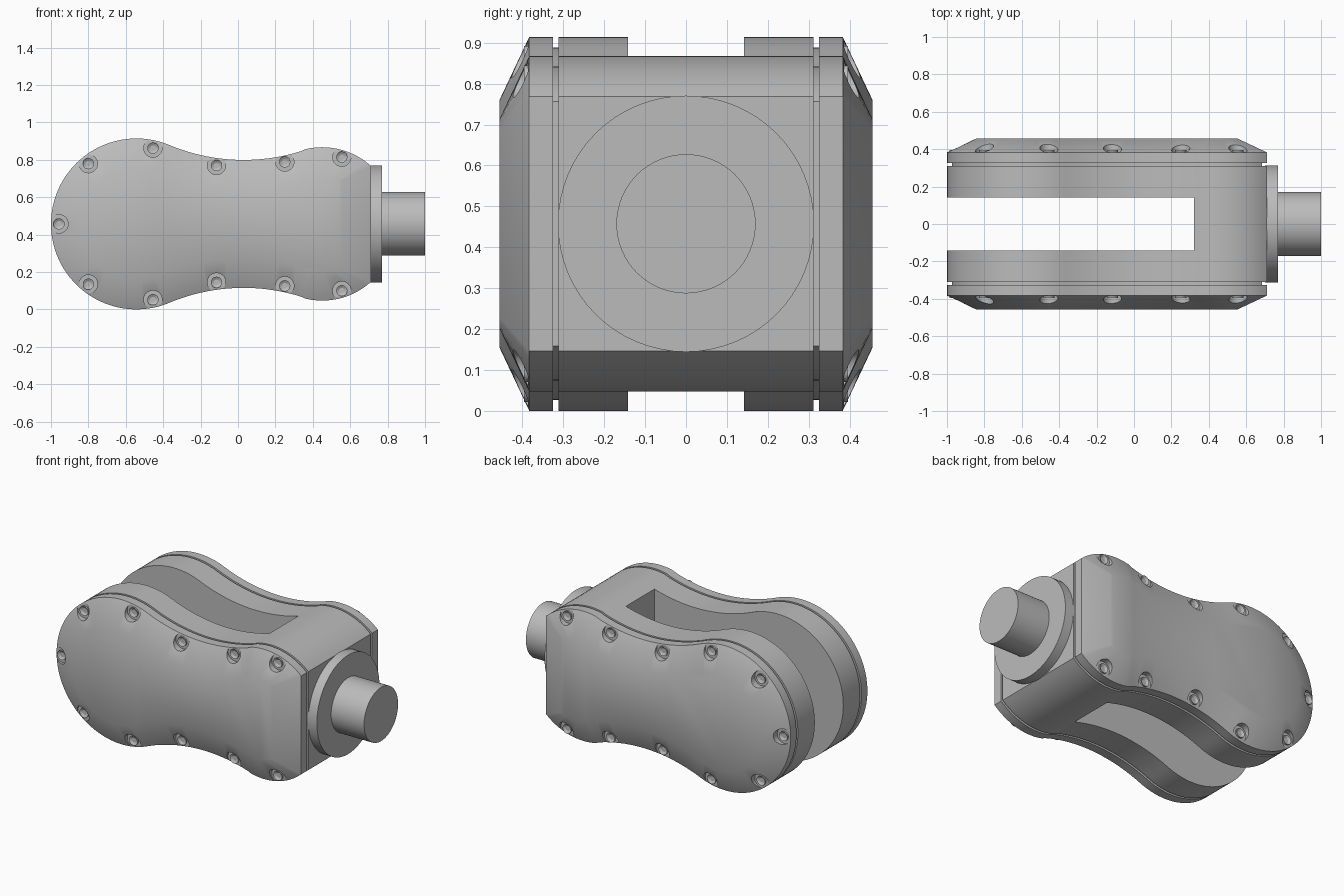
import bpy, bmesh
from math import sin, cos, acos, atan2, radians, pi
from mathutils import Matrix, Vector

if "Cube" in bpy.data.objects:
    bpy.data.objects.remove(bpy.data.objects["Cube"], do_unlink=True)

MID = 0.4575          # height of the centre line
END = 0.71            # flat end of the housing
BIG, SMALL, WAIST = (-0.543, 0), (0.45, 0.02), (0.03, 1.372)
R_BIG, R_SMALL, R_WAIST = 0.457, 0.39, 1.03

metal = bpy.data.materials.new("grey metal")
metal.use_nodes = True
GREY = (0.5, 0.5, 0.5, 1)
metal.diffuse_color = GREY
metal.node_tree.nodes["Principled BSDF"].inputs["Base Color"].default_value = GREY


def arc(centre, r, a0, a1, n):
    return [(centre[0] + r * cos(a0 + (a1 - a0) * i / n),
             centre[1] + r * sin(a0 + (a1 - a0) * i / n)) for i in range(n + 1)]


def outline(d):
    """Peanut outline, shrunk by d, as (x, z) points round the centre line."""
    t1 = atan2(WAIST[1] - BIG[1], WAIST[0] - BIG[0])
    t2 = atan2(WAIST[1] - SMALL[1], WAIST[0] - SMALL[0])
    stop = acos((END - d - SMALL[0]) / (R_SMALL - d))
    top = arc(BIG, R_BIG - d, pi, t1, 32)
    top += arc(WAIST, R_WAIST + d, t1 + pi, t2 + pi, 20)[1:]
    top += arc(SMALL, R_SMALL - d, t2, stop, 14)[1:]
    return top + [(x, -z) for x, z in reversed(top[1:])]


def finish(bm, name):
    bmesh.ops.recalc_face_normals(bm, faces=bm.faces)
    mesh = bpy.data.meshes.new(name)
    bm.to_mesh(mesh)
    bm.free()
    mesh.materials.append(metal)
    ob = bpy.data.objects.new(name, mesh)
    bpy.context.collection.objects.link(ob)
    return ob


def smooth(ob):
    bpy.ops.object.select_all(action="DESELECT")
    ob.select_set(True)
    bpy.context.view_layer.objects.active = ob
    bpy.ops.object.shade_smooth_by_angle(angle=radians(30))


def slab(name, layers):
    """Loft the outline through (shrink, y) layers and cap both ends."""
    bm = bmesh.new()
    rings = [[bm.verts.new((x, y, MID + z)) for x, z in outline(d)] for d, y in layers]
    for a, b in zip(rings, rings[1:]):
        for i in range(len(a)):
            bm.faces.new((a[i - 1], a[i], b[i], b[i - 1]))
    bm.faces.new(rings[0])
    bm.faces.new(rings[-1])
    return finish(bm, name)


def cylinder(bm, centre, axis, r, depth, segments=32):
    turn = Vector((0, 0, 1)).rotation_difference(Vector(axis)).to_matrix().to_4x4()
    return bmesh.ops.create_cone(bm, cap_ends=True, segments=segments, radius1=r, radius2=r,
                                 depth=depth, matrix=Matrix.Translation(centre) @ turn)["verts"]


def cut(ob, cutter):
    """Subtract the cutter, bake the result and remove the cutter."""
    cutter.hide_render = True
    mod = ob.modifiers.new("cut", "BOOLEAN")
    mod.operation, mod.solver, mod.object = "DIFFERENCE", "EXACT", cutter
    bpy.context.view_layer.update()
    baked = bpy.data.meshes.new_from_object(ob.evaluated_get(bpy.context.evaluated_depsgraph_get()))
    ob.modifiers.clear()
    ob.data = baked
    bpy.data.objects.remove(cutter, do_unlink=True)


# Fork body: solid at the shaft end, open slot between the cheeks
body = slab("fork_body", [(0, -0.311), (0, 0.311)])
bm = bmesh.new()
bmesh.ops.create_cube(bm, size=1, matrix=Matrix.Translation((-0.59, 0, MID))
                      @ Matrix.Diagonal((1.82, 0.284, 2, 1)))
cut(body, finish(bm, "slot_cutter"))
smooth(body)

# Screw positions along the upper edge, mirrored below
upper = [(-0.80, 0.322), (-0.455, 0.405), (-0.115, 0.312), (0.25, 0.331), (0.555, 0.357)]
screws = [(-0.957, 0)] + upper + [(x, -z) for x, z in upper]

for side, label in ((-1, "front"), (1, "back")):
    # Recessed seam between cheek and cover
    smooth(slab(label + "_seam", [(0.026, side * 0.30), (0.026, side * 0.33)]))

    # Cover with a wide chamfer and screw pockets
    cover = slab(label + "_cover", [(0, side * 0.325), (0, side * 0.383), (0.155, side * 0.456)])
    bm = bmesh.new()
    for x, z in screws:
        cylinder(bm, (x, side * 0.486, MID + z), (0, side, 0), 0.049, 0.2)
    cut(cover, finish(bm, "pocket_cutter"))
    smooth(cover)
    # Keep the end bevel crisp
    sharp = cover.data.attributes.get("sharp_edge") or \
        cover.data.attributes.new("sharp_edge", "BOOLEAN", "EDGE")
    for e in cover.data.edges:
        a, b = (cover.data.vertices[i].co for i in e.vertices)
        if min(a.x, b.x) > END - 0.16 and abs(a.z - b.z) > 0.3:
            sharp.data[e.index].value = True

    # Screw heads with a socket
    bm = bmesh.new()
    for x, z in screws:
        verts = cylinder(bm, (x, side * 0.387, MID + z), (0, side, 0), 0.03, 0.018, 20)
        cap = max({f for v in verts for f in v.link_faces},
                  key=lambda f: f.calc_center_median().y * side)
        bmesh.ops.inset_individual(bm, faces=[cap], thickness=0.015)
        bmesh.ops.translate(bm, verts=cap.verts, vec=(0, -side * 0.009, 0))
    smooth(finish(bm, label + "_screws"))

# Round flange and output shaft
for name, r, x0, x1 in (("flange", 0.313, 0.70, 0.77), ("shaft", 0.17, 0.76, 1.0)):
    bm = bmesh.new()
    cylinder(bm, ((x0 + x1) / 2, 0, MID), (1, 0, 0), r, x1 - x0, 64)
    smooth(finish(bm, name))
